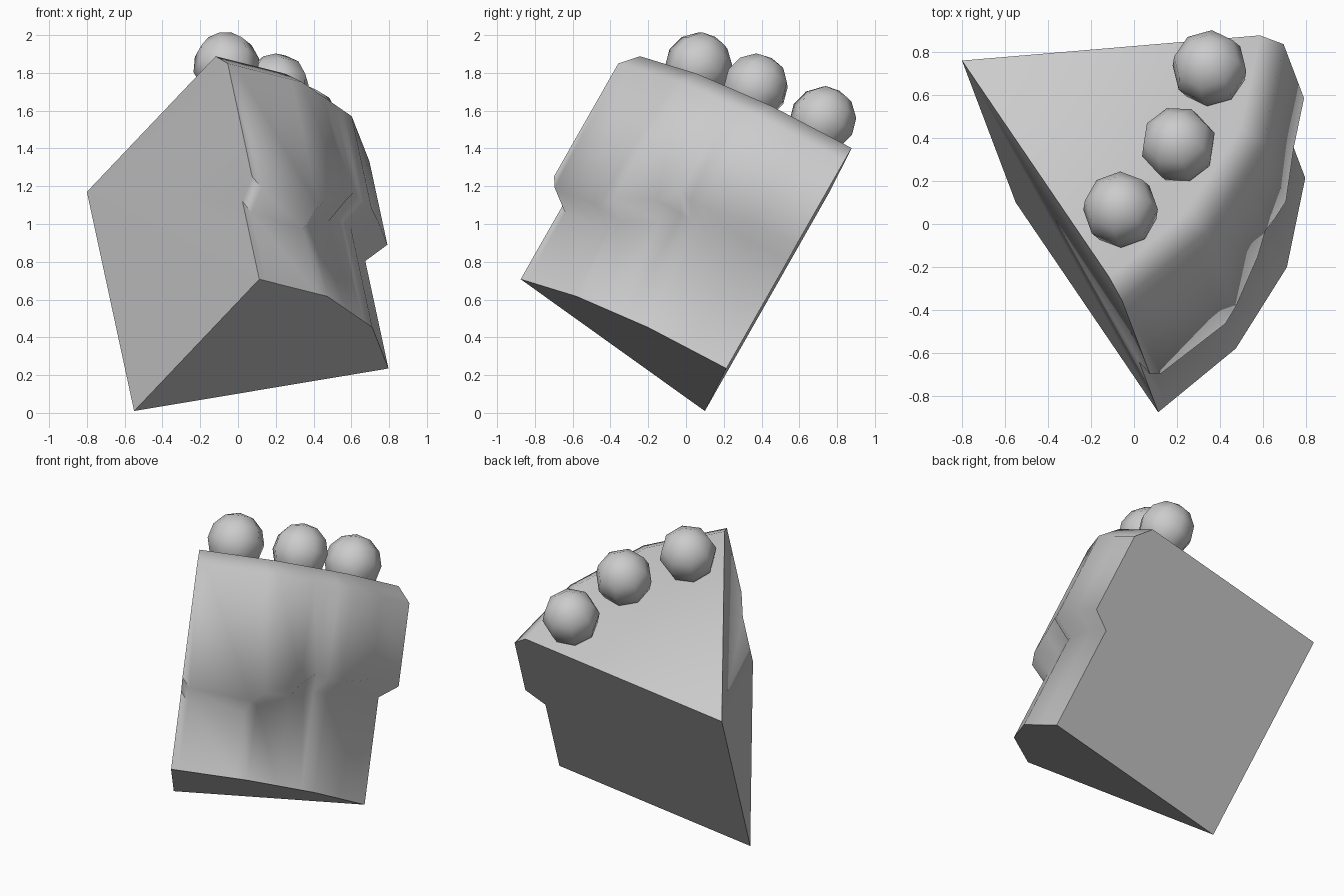
import bpy, bmesh
from math import cos, sin, radians
from mathutils import Vector, Matrix

if "Cube" in bpy.data.objects:
    bpy.data.objects.remove(bpy.data.objects["Cube"])

# Tilted cake frame: origin at the top of the wedge tip, local z up the slice
up = Vector((-0.184, 0.486, 0.854)).normalized()
ax = Vector((0.483, -0.710, 0.512))
ax = (ax - up * ax.dot(up)).normalized()
ay = up.cross(ax)
frame = Matrix.Translation((-0.8, 0.76, 1.17)) @ Matrix((ax, ay, up)).transposed().to_4x4()

HEIGHT, R_CAKE, R_ICING, R_TOP = 1.358, 1.37, 1.503, 1.41


def smooth(obj, angle):
    bpy.ops.object.select_all(action='DESELECT')
    obj.select_set(True)
    bpy.context.view_layer.objects.active = obj
    bpy.ops.object.shade_smooth_by_angle(angle=radians(angle))


def on_arc(radius, deg, depth):
    # three straight 20 degree facets make the round face
    local = deg % 20 - 10
    r = radius * cos(radians(10)) / cos(radians(local))
    return Vector((r * cos(radians(deg)), r * sin(radians(deg)), -depth))


# Cake slice: icing overhangs the round face, ending in a wavy drip (angle, depth)
drip = [(0, .875), (2, .935), (17, .958), (20, .895), (29, .807), (33, .723),
        (36, .741), (40, .744), (50, .69), (60, .692)]
bm = bmesh.new()
columns = []
for deg, d in drip:
    profile = [(R_TOP, 0), (R_ICING, .1), (R_ICING, d - .075), (R_CAKE, d), (R_CAKE, HEIGHT)]
    columns.append([bm.verts.new(on_arc(r, deg, z)) for r, z in profile])
tip_top = bm.verts.new((0, 0, 0))
tip_bottom = bm.verts.new((0, 0, -HEIGHT))
for p, q in zip(columns, columns[1:]):
    for i in range(4):
        bm.faces.new((p[i], p[i + 1], q[i + 1], q[i]))
bm.faces.new([tip_top] + [c[0] for c in columns])
bm.faces.new([tip_bottom] + [c[-1] for c in reversed(columns)])
bm.faces.new([tip_bottom] + columns[0][::-1] + [tip_top])
bm.faces.new([tip_top] + columns[-1] + [tip_bottom])
bmesh.ops.recalc_face_normals(bm, faces=bm.faces)
mesh = bpy.data.meshes.new("cake_slice")
bm.to_mesh(mesh)
bm.free()
cake = bpy.data.objects.new("cake_slice", mesh)
bpy.context.collection.objects.link(cake)
cake.matrix_world = frame
smooth(cake, 65)

# Three berries along the rim
for i, deg in enumerate((10, 30, 50)):
    bpy.ops.mesh.primitive_uv_sphere_add(segments=8, ring_count=6, radius=0.177)
    berry = bpy.context.object
    berry.name = f"berry_{i + 1}"
    spot = Vector((1.21 * cos(radians(deg)), 1.21 * sin(radians(deg)), 0.1))
    berry.matrix_world = frame @ Matrix.Translation(spot) @ Matrix.Rotation(radians(deg), 4, 'Z')
    smooth(berry, 60)
